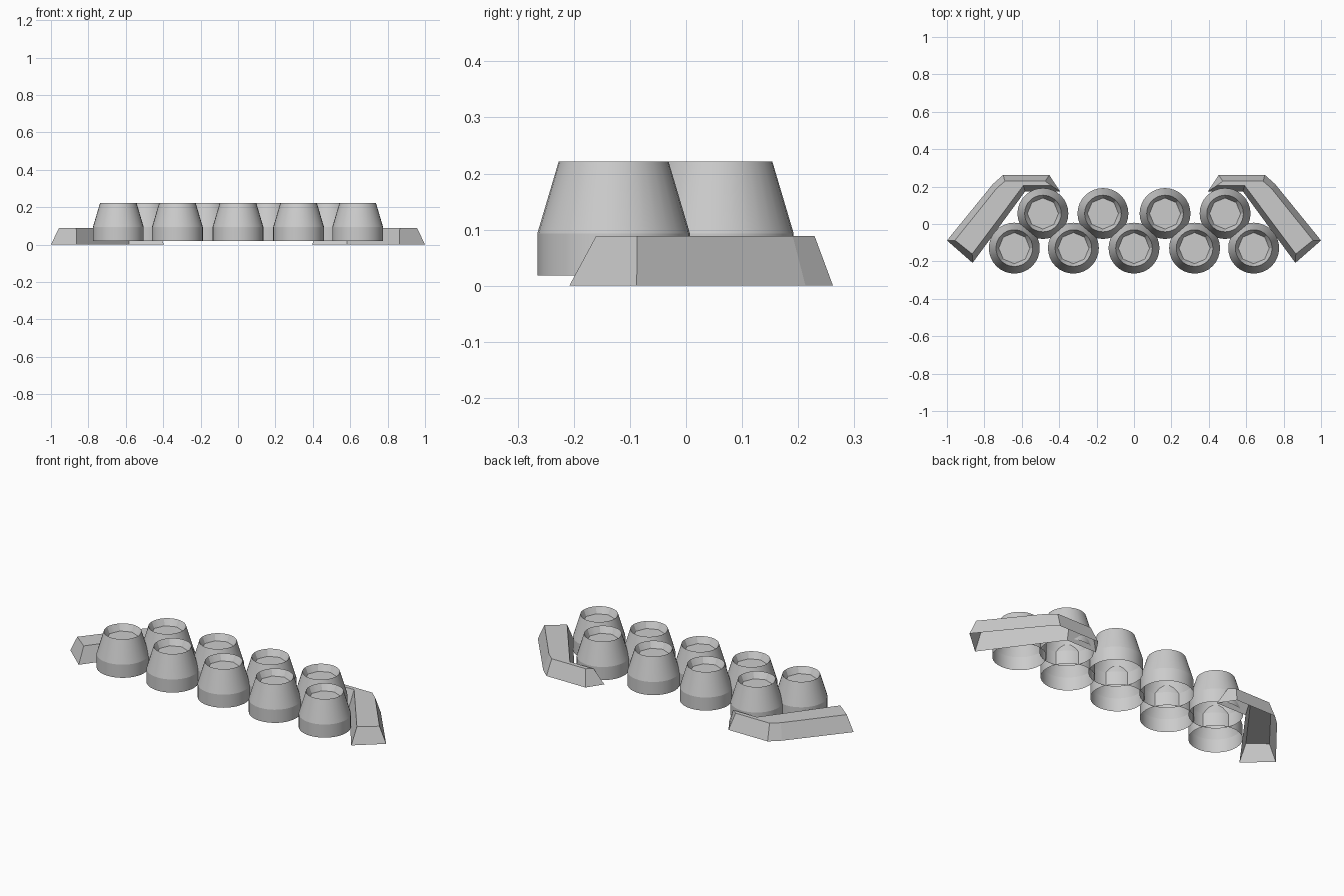
import bpy, bmesh, math

if "Cube" in bpy.data.objects:
    bpy.data.objects.remove(bpy.data.objects["Cube"])

SIDES = 32


def make_object(name, bm):
    bmesh.ops.recalc_face_normals(bm, faces=bm.faces)
    mesh = bpy.data.meshes.new(name)
    bm.to_mesh(mesh)
    bm.free()
    obj = bpy.data.objects.new(name, mesh)
    bpy.context.collection.objects.link(obj)
    return obj


def ring(bm, radius, z, octagon=False):
    verts = []
    for i in range(SIDES):
        a = 2 * math.pi * i / SIDES
        r = radius
        if octagon:
            r *= math.cos(math.pi / 8) / math.cos(a % (math.pi / 4) - math.pi / 8)
        verts.append(bm.verts.new((r * math.cos(a), r * math.sin(a), z)))
    return verts


def skin(bm, a, b):
    n = len(a)
    for i in range(n):
        j = (i + 1) % n
        bm.faces.new((a[i], a[j], b[j], b[i]))


# Tapered pot: straight foot, sloped wall, shallow octagonal well, open underneath
bm = bmesh.new()
rings = [ring(bm, 0.136, 0.018), ring(bm, 0.136, 0.093), ring(bm, 0.098, 0.221),
         ring(bm, 0.083, 0.185, True)]
for lower, upper in zip(rings, rings[1:]):
    skin(bm, lower, upper)
bm.faces.new(rings[-1])
pot = make_object("pot", bm)
# keep the well facing up and the wall facing out
if pot.data.polygons[-1].normal.z < 0:
    pot.data.flip_normals()
bpy.context.view_layer.objects.active = pot
pot.select_set(True)
bpy.ops.object.shade_smooth_by_angle(angle=math.radians(14))

# Front row of five, back row of four
spots = [(x, -0.129) for x in (-0.64, -0.324, 0, 0.324, 0.64)]
spots += [(x, 0.056) for x in (-0.487, -0.166, 0.166, 0.487)]
for i, (x, y) in enumerate(spots):
    item = pot if i == 0 else pot.copy()
    if i:
        bpy.context.collection.objects.link(item)
    item.name = f"pot_{i + 1}"
    item.location = (x, y, 0)

# Bent side kerb with sloped walls, open underneath, mirrored to the left
base = [(1.0, -0.088), (0.755, 0.213), (0.70, 0.262), (0.453, 0.262),
        (0.395, 0.174), (0.582, 0.174), (0.863, -0.208)]
top = [(0.957, -0.087), (0.735, 0.19), (0.69, 0.229), (0.475, 0.229),
       (0.442, 0.205), (0.592, 0.205), (0.865, -0.16)]
bm = bmesh.new()
low = [bm.verts.new((x, y, 0)) for x, y in base]
high = [bm.verts.new((x, y, 0.089)) for x, y in top]
skin(bm, low, high)
bm.faces.new(high)
kerb = make_object("side_kerb", bm)
if kerb.data.polygons[-1].normal.z < 0:
    kerb.data.flip_normals()
kerb.modifiers.new("Mirror", "MIRROR").use_axis[0] = True
